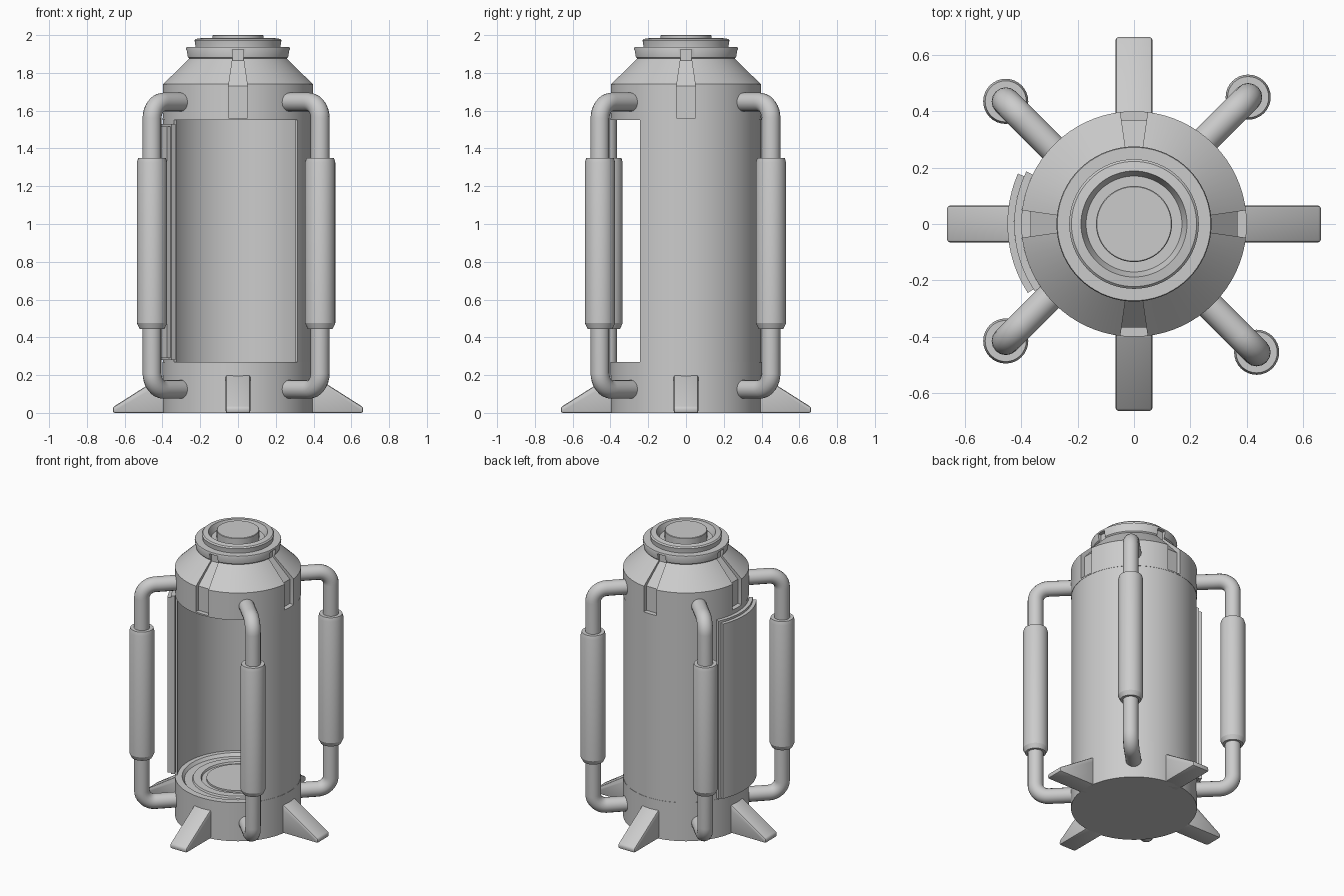
import bpy, bmesh
from math import sin, cos, pi, radians, hypot
from mathutils import Vector, Matrix

if "Cube" in bpy.data.objects:
    bpy.data.objects.remove(bpy.data.objects["Cube"])


def add(name, verts, faces, smooth=35):
    mesh = bpy.data.meshes.new(name)
    mesh.from_pydata(verts, [], faces)
    bm = bmesh.new()
    bm.from_mesh(mesh)
    bmesh.ops.recalc_face_normals(bm, faces=bm.faces)
    bm.to_mesh(mesh)
    bm.free()
    ob = bpy.data.objects.new(name, mesh)
    bpy.context.collection.objects.link(ob)
    if smooth:
        shade(ob, smooth)
    return ob


def activate(ob):
    bpy.ops.object.select_all(action='DESELECT')
    ob.select_set(True)
    bpy.context.view_layer.objects.active = ob


def shade(ob, angle=35):
    activate(ob)
    bpy.ops.object.shade_smooth_by_angle(angle=radians(angle))


def lathe(name, profile, seg=72, centre=(0, 0), smooth=35):
    """Closed solid of revolution; flat caps at both ends of the profile."""
    cx, cy = centre
    verts = [(cx + r * cos(2 * pi * i / seg), cy + r * sin(2 * pi * i / seg), z)
             for r, z in profile for i in range(seg)]
    faces = [(k * seg + i, k * seg + (i + 1) % seg, (k + 1) * seg + (i + 1) % seg, (k + 1) * seg + i)
             for k in range(len(profile) - 1) for i in range(seg)]
    last = (len(profile) - 1) * seg
    faces += [tuple(range(seg)), tuple(range(last, last + seg))]
    return add(name, verts, faces, smooth)


def arc_panel(name, r0, r1, a0, a1, z0, z1, seg):
    """Curved wall section between two angles in degrees."""
    verts = []
    for i in range(seg + 1):
        a = radians(a0 + (a1 - a0) * i / seg)
        verts += [(r * cos(a), r * sin(a), z) for r, z in ((r0, z0), (r1, z0), (r1, z1), (r0, z1))]
    faces = [(4 * i + k, 4 * i + (k + 1) % 4, 4 * i + 4 + (k + 1) % 4, 4 * i + 4 + k)
             for i in range(seg) for k in range(4)]
    faces += [(0, 1, 2, 3), tuple(4 * seg + k for k in range(4))]
    return add(name, verts, faces)


# Base with stepped circular floor
lathe('base', [(.4, 0), (.4, .27), (.355, .27), (.34, .25), (.29, .25), (.285, .262),
               (.235, .262), (.23, .25), (.2, .25), (.2, .262)])

# Cylindrical wall, open at the front
arc_panel('chamber_wall', .385, .398, -37.5, 212, .26, 1.56, 60)

# Sliding door, parked open on the left side
arc_panel('door_inner_layer', .40, .425, 154, 214, .28, 1.53, 20)
arc_panel('door_outer_layer', .425, .449, 156.5, 213, .29, 1.515, 20)

# Top cap with four tapered grooves
cap = lathe('top_cap', [(.4, 1.55), (.4, 1.74), (.26, 1.875), (.267, 1.882), (.275, 1.93),
                        (.272, 1.938)], smooth=0)
sections = [(1.56, .05, .367), (1.73, .05, .367), (1.865, .03, .248), (1.925, .03, .248)]
for i in range(4):
    verts = [v for z, w, r in sections for v in ((r, -w, z), (.5, -w, z), (.5, w, z), (r, w, z))]
    faces = [(4 * j + k, 4 * j + (k + 1) % 4, 4 * j + 4 + (k + 1) % 4, 4 * j + 4 + k)
             for j in range(3) for k in range(4)] + [(0, 1, 2, 3), (12, 13, 14, 15)]
    cutter = add('groove_cutter', verts, faces, 0)
    cutter.data.transform(Matrix.Rotation(i * pi / 2, 4, 'Z'))
    cutter.hide_render = True
    mod = cap.modifiers.new('groove', 'BOOLEAN')
    mod.object, mod.operation, mod.solver = cutter, 'DIFFERENCE', 'EXACT'
    activate(cap)
    bpy.ops.object.modifier_apply(modifier=mod.name)
    bpy.data.objects.remove(cutter)
shade(cap, 30)

# Raised collar and lid button on top
lathe('top_collar', [(.225, 1.93), (.225, 1.942), (.23, 1.972), (.222, 1.98), (.188, 1.985),
                     (.17, 1.942)])
lathe('lid_button', [(.135, 1.93), (.135, 1.997), (.132, 2.0)])

# Four diagonal pipes with thick sleeves
for n, (x, y) in enumerate([(-.455, .435), (.405, .45), (.435, -.455), (-.455, -.415)]):
    out = Vector((x / abs(x), y / abs(y), 0)).normalized()
    top = Vector((x, y, 1.645))
    reach, rad = hypot(x, y) - .35, .085
    path = [top - out * reach]
    path += [top - out * rad * (1 - sin(t)) - Vector((0, 0, rad * (1 - cos(t))))
             for t in (k * pi / 16 for k in range(9))]
    path += [Vector((p.x, p.y, 1.77 - p.z)) for p in reversed(path)]
    curve = bpy.data.curves.new('pipe', 'CURVE')
    curve.dimensions = '3D'
    curve.bevel_depth, curve.bevel_resolution, curve.use_fill_caps = .05, 6, True
    spline = curve.splines.new('POLY')
    spline.points.add(len(path) - 1)
    for pt, p in zip(spline.points, path):
        pt.co = (*p, 1)
        pt.radius = 1
    spline.use_smooth = True
    bpy.context.collection.objects.link(bpy.data.objects.new(f'pipe_{n + 1}', curve))
    lathe(f'pipe_sleeve_{n + 1}', [(.05, .445), (.066, .445), (.08, .475), (.08, 1.325),
                                   (.073, 1.35), (.05, 1.35)], 32, (x, y), 20)

# Four wedge feet
wedge = [(.34, 0), (.663, 0), (.663, .03), (.395, .2), (.34, .2)]
for i in range(4):
    verts = [(x, s * .065, z) for s in (-1, 1) for x, z in wedge]
    faces = [(0, 1, 2, 3, 4), (5, 6, 7, 8, 9)]
    faces += [(k, (k + 1) % 5, 5 + (k + 1) % 5, 5 + k) for k in range(5)]
    foot = add(f'foot_{i + 1}', verts, faces, 0)
    foot.data.transform(Matrix.Rotation(i * pi / 2, 4, 'Z'))
    bevel = foot.modifiers.new('bevel', 'BEVEL')
    bevel.width, bevel.segments = .01, 2
    activate(foot)
    bpy.ops.object.modifier_apply(modifier=bevel.name)
    shade(foot, 35)
